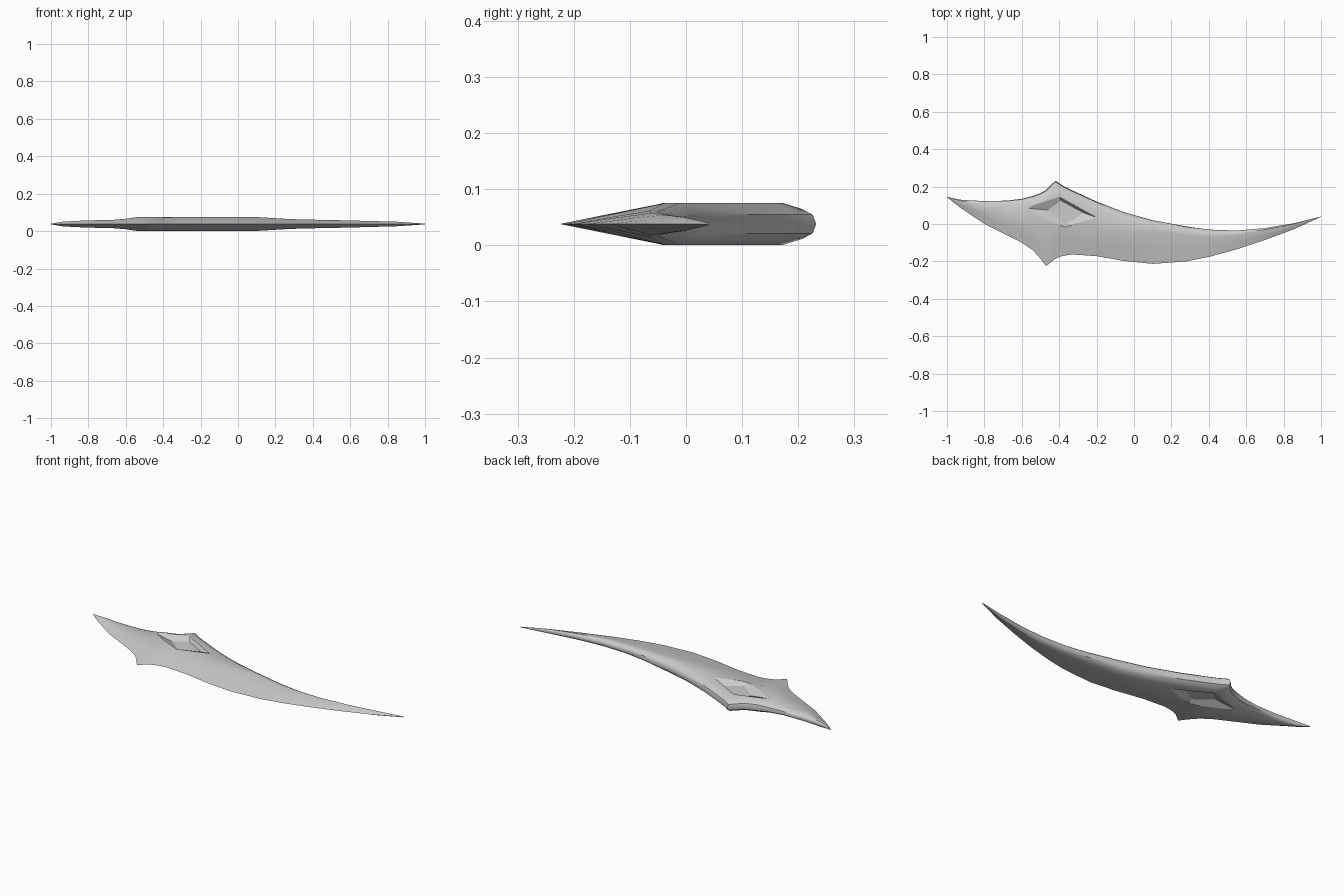
import bpy, bmesh, math

if "Cube" in bpy.data.objects:
    bpy.data.objects.remove(bpy.data.objects["Cube"])

MID = 0.038  # height of the mirror plane
# x, back edge y, cutting edge y
OUTLINE = [(-1, .145, .143), (-.93, .13, .088), (-.8, .122, 0), (-.68, .125, -.06), (-.6, .135, -.1),
           (-.54, .15, -.14), (-.5, .165, -.185), (-.47, .183, -.225), (-.42, .232, -.185), (-.38, .205, -.17),
           (-.33, .18, -.163), (-.2, .12, -.172), (-.05, .062, -.198), (.1, .02, -.213), (.28, -.013, -.2),
           (.4, -.03, -.176), (.55, -.035, -.135), (.7, -.022, -.085), (.85, .003, -.03), (1, .04, .038)]
HALF = [(-1, .002), (-.9, .018), (-.64, .022), (-.54, .037), (.1, .037), (.3, .025), (.6, .019), (.85, .012), (1, .002)]
PLATEAU = [(-1, .6), (-.6, .45), (-.2, .45), (.1, .75), (1, .75)]  # where the front bevel ends


def lerp(table, x):
    for (x0, v0), (x1, v1) in zip(table, table[1:]):
        if x <= x1:
            return v0 + (v1 - v0) * (x - x0) / (x1 - x0)
    return table[-1][1]


def loft(name, rings):
    """Skin closed rings of points and cap both ends."""
    bm = bmesh.new()
    loops = [[bm.verts.new(p) for p in ring] for ring in rings]
    for a, b in zip(loops, loops[1:]):
        for i in range(len(a)):
            j = (i + 1) % len(a)
            bm.faces.new((a[i], a[j], b[j], b[i]))
    bm.faces.new(loops[0])
    bm.faces.new(loops[-1])
    bmesh.ops.recalc_face_normals(bm, faces=bm.faces)
    mesh = bpy.data.meshes.new(name)
    bm.to_mesh(mesh)
    bm.free()
    ob = bpy.data.objects.new(name, mesh)
    bpy.context.collection.objects.link(ob)
    return ob


steel = bpy.data.materials.new("steel_grey")
steel.diffuse_color = (0.6, 0.6, 0.6, 1)
steel.use_nodes = True
steel.node_tree.nodes["Principled BSDF"].inputs["Base Color"].default_value = steel.diffuse_color

# Blade: sharp front bevel, flat middle, rounded-off spine
rings = []
for x, back, front in OUTLINE:
    h, p = lerp(HALF, x), lerp(PLATEAU, x)
    upper = [(p * .5, .5), (p, 1), (.86, 1), (.94, .72), (.985, .45)]
    section = [(0, 0)] + upper + [(1, 0)] + [(f, -t) for f, t in reversed(upper)]
    rings.append([(x, front + (back - front) * f, MID + h * t) for f, t in section])
blade = loft("blade", rings)
blade.data.materials.append(steel)

# Diamond recess on both faces: small floor, sloping walls
RIM = [(-.59, .085), (-.4, .145), (-.2, .035), (-.37, -.02)]
FLOOR = [(-.46, .075), (-.39, .125), (-.27, .06), (-.365, .0)]
for side, label in ((1, "upper"), (-1, "lower")):
    def level(t, z):
        return [(a + (c - a) * t, b + (d - b) * t, MID + side * z) for (a, b), (c, d) in zip(FLOOR, RIM)]
    cutter = loft(label + "_recess_cutter", [level(0, .018), level(1, .0375), level(1.05, .06)])
    cutter.data.materials.append(steel)
    cutter.hide_render = True
    cutter.hide_viewport = True
    mod = blade.modifiers.new(label + "_recess", 'BOOLEAN')
    mod.operation = 'DIFFERENCE'
    mod.solver = 'EXACT'
    mod.object = cutter

bpy.context.view_layer.objects.active = blade
blade.select_set(True)
bpy.ops.object.shade_smooth_by_angle(angle=math.radians(35))
